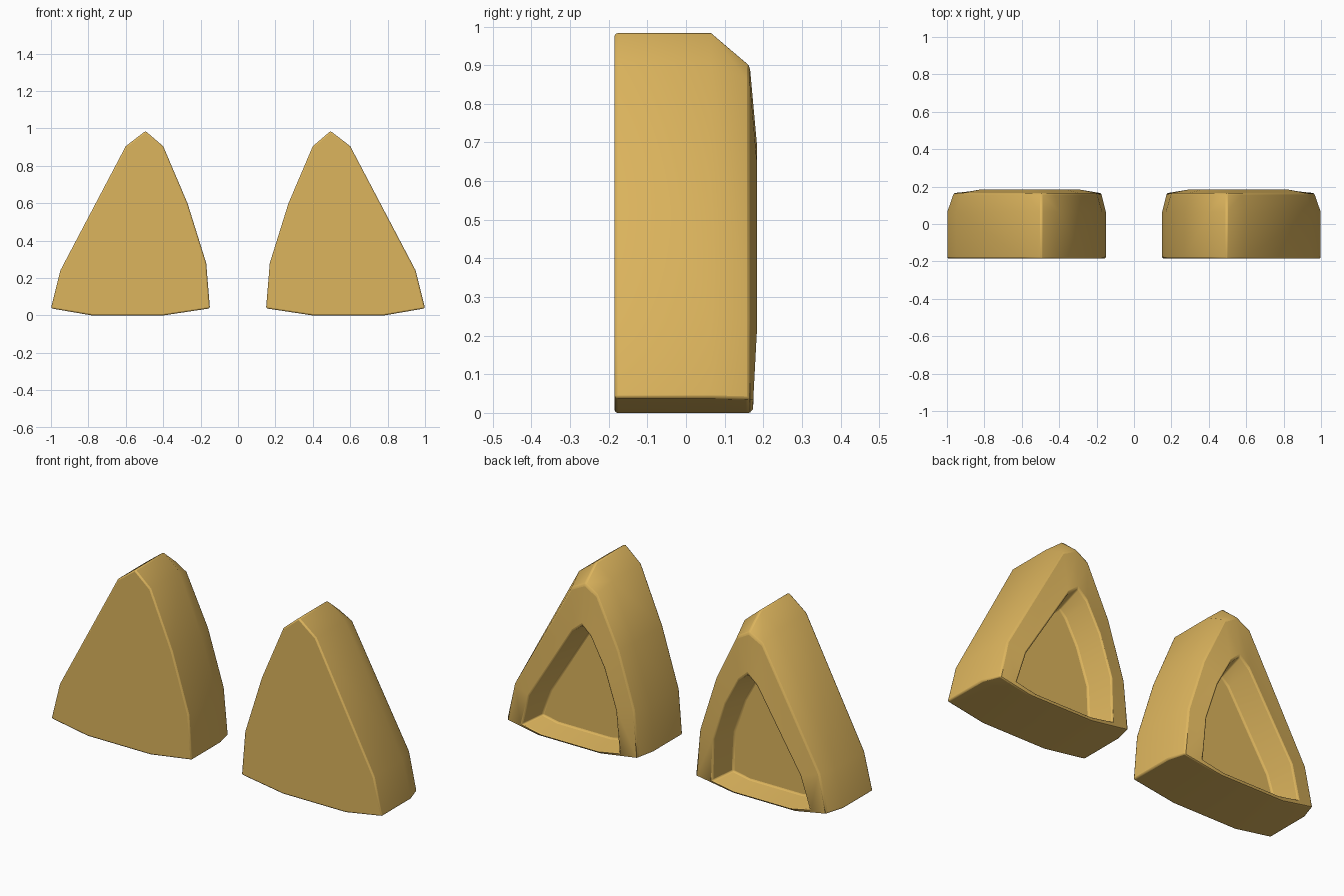
import bpy, bmesh

if "Cube" in bpy.data.objects:
    bpy.data.objects.remove(bpy.data.objects["Cube"])

# Outline rings of one ear as (x, y, z); all rings share the same ten corners
outline = [(.15, .038), (.17, .28), (.27, .60), (.40, .905), (.495, .986),
           (.60, .905), (.95, .24), (1.0, .038), (.78, 0), (.40, 0)]
chamfer = [(.175, .035), (.20, .29), (.295, .59), (.425, .86), (.495, .90),
           (.575, .86), (.92, .24), (.965, .035), (.78, 0), (.40, 0)]
rim = [(.28, .035), (.295, .27), (.365, .48), (.445, .63), (.50, .68),
       (.56, .63), (.82, .21), (.87, .035), (.75, .012), (.41, .012)]
pocket = [(.315, .05), (.325, .27), (.39, .46), (.46, .59), (.50, .63),
          (.545, .59), (.785, .20), (.835, .05), (.74, .03), (.42, .03)]

rings = [[(x, -.185, z) for x, z in outline],
         [(x, .065 if i < 8 else .15, z) for i, (x, z) in enumerate(outline)],
         [(x, .165, z) for x, z in chamfer],
         [(x, .185 if 0 < i < 7 else .175, z) for i, (x, z) in enumerate(rim)],
         [(x, .045, z) for x, z in pocket]]

gold = bpy.data.materials.new("gold")
gold.diffuse_color = (.72, .46, .11, 1)
gold.use_nodes = True
gold.node_tree.nodes["Principled BSDF"].inputs["Base Color"].default_value = gold.diffuse_color


def make_ear(name, side):
    bm = bmesh.new()
    loops = [[bm.verts.new((side * x, y, z)) for x, y, z in r] for r in rings]
    n = len(outline)
    for a, b in zip(loops, loops[1:]):
        for i in range(n):
            j = (i + 1) % n
            bm.faces.new((a[i], a[j], b[j], b[i]))
    bm.faces.new(loops[0])      # flat front
    bm.faces.new(loops[-1])     # pocket bottom
    bmesh.ops.recalc_face_normals(bm, faces=bm.faces)
    mesh = bpy.data.meshes.new(name)
    bm.to_mesh(mesh)
    bm.free()
    ob = bpy.data.objects.new(name, mesh)
    bpy.context.collection.objects.link(ob)
    mesh.materials.append(gold)
    # Softened edges
    bev = ob.modifiers.new("soft_edges", 'BEVEL')
    bev.width = .015
    bev.segments = 2
    bev.limit_method = 'ANGLE'
    bev.angle_limit = .6
    bpy.ops.object.select_all(action='DESELECT')
    ob.select_set(True)
    bpy.context.view_layer.objects.active = ob
    bpy.ops.object.shade_smooth_by_angle(angle=.8)


make_ear("left_ear", -1)
make_ear("right_ear", 1)
